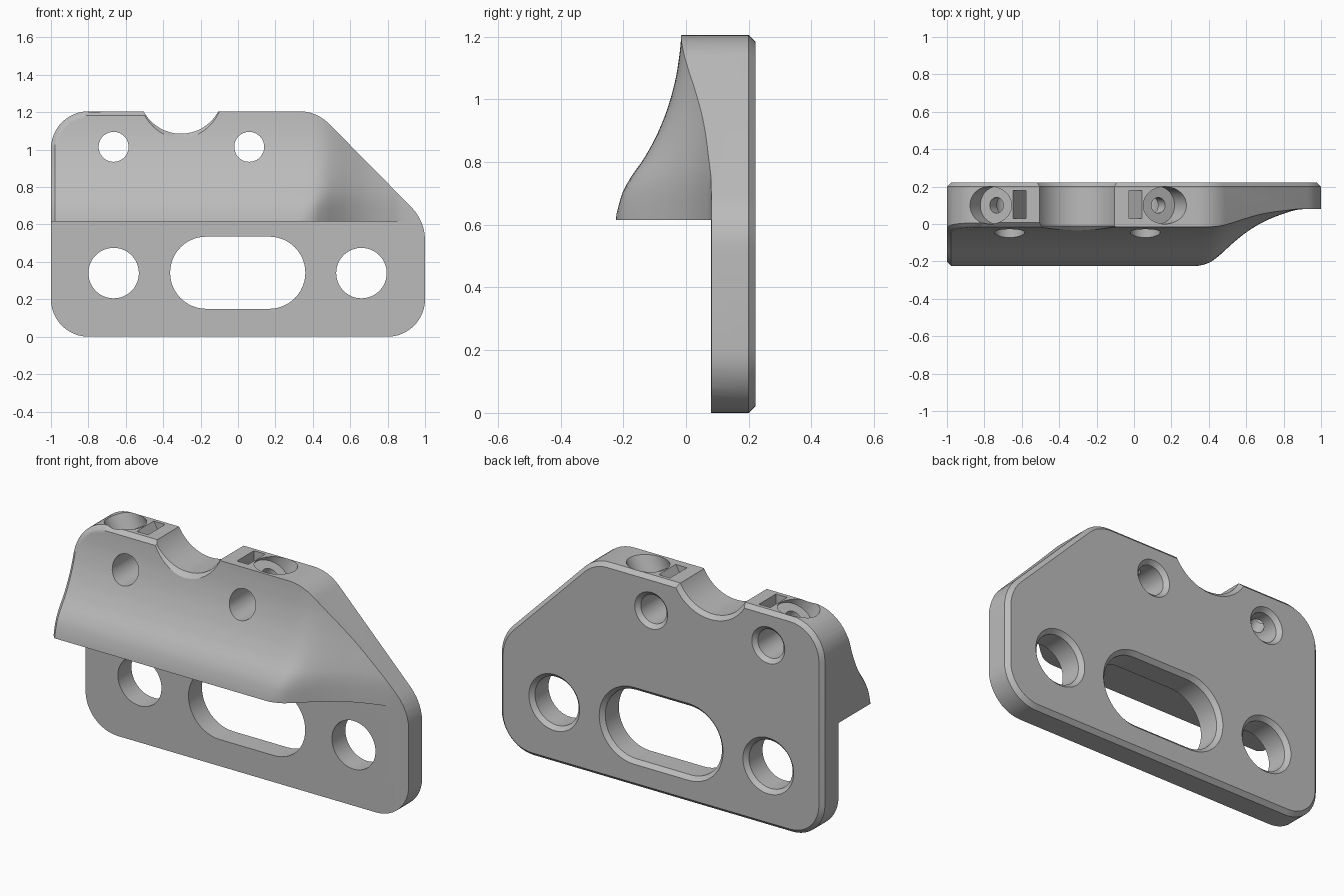
import bpy, bmesh
from math import sin, cos, radians, hypot
from mathutils import Matrix, Vector

cube = bpy.data.objects.get("Cube")
if cube:
    bpy.data.objects.remove(cube, do_unlink=True)

grey = bpy.data.materials.new("plain_grey")
grey.use_nodes = True
colour = (0.5, 0.5, 0.5, 1)
grey.diffuse_color = colour
grey.node_tree.nodes["Principled BSDF"].inputs["Base Color"].default_value = colour

BACK, CHAMFER = 0.222, 0.022
FOOT, TOP = 0.615, 1.205        # underside of the overhang, top of the body
PLATE_FRONT = 0.08


def finish(name, bm):
    bmesh.ops.recalc_face_normals(bm, faces=bm.faces)
    mesh = bpy.data.meshes.new(name)
    bm.to_mesh(mesh)
    bm.free()
    mesh.materials.append(grey)
    obj = bpy.data.objects.new(name, mesh)
    bpy.context.collection.objects.link(obj)
    return obj


def ring(arcs, grow=0.0):
    """Outline in x, z made of arcs (cx, cz, radius, start, end)."""
    pts = []
    for cx, cz, r, a, b in arcs:
        n = max(6, int(abs(b - a) / 7.5))
        full = abs(b - a) == 360
        for i in range(n if full else n + 1):
            t = radians(a + (b - a) * i / n)
            pts.append((cx + (r + grow) * cos(t), cz + (r + grow) * sin(t)))
    return pts


def loft(name, layers):
    """Solid through (outline, y) layers."""
    bm = bmesh.new()
    rows = [[bm.verts.new((x, y, z)) for x, z in pts] for pts, y in layers]
    for a, b in zip(rows, rows[1:]):
        for i in range(len(a)):
            j = (i + 1) % len(a)
            bm.faces.new((a[i], a[j], b[j], b[i]))
    bm.faces.new(rows[0])
    bm.faces.new(rows[-1])
    return finish(name, bm)


def curve(points):
    """Smooth monotone curve through the points."""
    slopes = [(q[1] - p[1]) / (q[0] - p[0]) for p, q in zip(points, points[1:])]
    tans = [slopes[0]]
    for a, b in zip(slopes, slopes[1:]):
        tans.append(2 * a * b / (a + b) if a * b > 0 else 0)
    tans.append(slopes[-1])

    def value(x):
        k = 0
        while k < len(slopes) - 1 and x > points[k + 1][0]:
            k += 1
        (x0, y0), (x1, y1) = points[k], points[k + 1]
        h = x1 - x0
        t = (x - x0) / h
        return (y0 + (y1 - y0) * t * t * (3 - 2 * t)
                + h * t * (1 - t) * ((1 - t) * tans[k] - t * tans[k + 1]))
    return value


def steps(a, b, n):
    return [a + (b - a) * i / n for i in range(n)]


# Front surface: concave sweep upward blended with a sweep to the side
upward = curve([(-0.1, -0.225), (0.6, -0.225), (0.69, -0.207), (0.75, -0.177),
                (0.81, -0.135), (0.9, -0.087), (1.0, -0.05), (1.1, -0.027),
                (TOP, -0.015), (1.25, -0.013)])
sideways = curve([(-1.1, -0.225), (0.33, -0.225), (0.4, -0.208), (0.46, -0.165),
                  (0.52, -0.11), (0.6, -0.045), (0.7, 0.015), (0.8, 0.055),
                  (0.88, 0.077), (0.95, 0.081), (1.1, 0.081)])


def front(x, z):
    y = min(0.081, hypot(upward(z) + 0.225, sideways(x) + 0.225) - 0.225)
    if x < -0.31:               # edge chamfer on the left and top
        if x < -0.8 and z > TOP - 0.2:
            d = 0.2 - hypot(x + 0.8, z - TOP + 0.2)
        else:
            d = min(x + 1, TOP - z)
        y += max(0, CHAMFER - d)
    return y


columns = ([-1.04, -1.0] + steps(-0.978, -0.8, 16) + steps(-0.8, 0.33, 10)
           + steps(0.33, 1.04, 36) + [1.04])
rows = ([-0.05, 0.3] + steps(0.59, 1.005, 18) + steps(1.005, 1.183, 16)
        + [1.183, TOP, 1.24])
bm = bmesh.new()
grid = [[bm.verts.new((x, front(x, z), z)) for x in columns] for z in rows]
for a, b in zip(grid, grid[1:]):
    for i in range(len(columns) - 1):
        bm.faces.new((a[i], a[i + 1], b[i + 1], b[i]))
extruded = bmesh.ops.extrude_face_region(bm, geom=bm.faces[:], use_keep_orig=True)
for v in extruded["geom"]:
    if isinstance(v, bmesh.types.BMVert):
        v.co.y = 0.35
bmesh.ops.triangulate(bm, faces=bm.faces)
body = finish("bracket_body", bm)


def combine(tool, operation="DIFFERENCE"):
    tool.hide_render = True
    mod = body.modifiers.new("cut", "BOOLEAN")
    mod.operation, mod.solver, mod.object = operation, "EXACT", tool
    bpy.context.view_layer.objects.active = body
    bpy.ops.object.modifier_apply(modifier=mod.name)
    bpy.data.objects.remove(tool, do_unlink=True)


# Clear the space below the overhang
box = [(-1.2, -0.2), (1.2, -0.2), (1.2, FOOT), (-1.2, FOOT)]
combine(loft("underside_cutter", [(box, -0.5), (box, PLATE_FRONT)]))

# Trim to the rounded outline with a chamfered back edge
outline = [(-0.8, 0.2, 0.2, 180, 270), (0.8, 0.2, 0.2, 270, 360),
           (0.75, 0.516, 0.25, 0, 45), (0.329, 0.985, 0.22, 45, 90),
           (-0.8, TOP - 0.2, 0.2, 90, 180)]
combine(loft("outline_cutter", [(ring(outline), -0.5), (ring(outline), BACK - CHAMFER),
                                (ring(outline, -CHAMFER), BACK)]), "INTERSECT")


# Through holes, slot and notch, chamfered at the back
def bore(name, arcs, flare_front=False):
    start = [(ring(arcs, 0.1), -0.11), (ring(arcs), -0.01)] if flare_front else [(ring(arcs), -0.5)]
    combine(loft(name, start + [(ring(arcs), BACK - CHAMFER),
                                (ring(arcs, 2 * CHAMFER), BACK + CHAMFER)]))


for x, z, r in [(-0.665, 0.34, 0.135), (0.66, 0.34, 0.135),
                (-0.665, 1.015, 0.08), (0.06, 1.015, 0.08)]:
    bore("hole_cutter", [(x, z, r, 0, 360)])
bore("slot_cutter", [(-0.17, 0.342, 0.193, 90, 270), (0.167, 0.342, 0.193, -90, 90)])
bore("notch_cutter", [(-0.305, 1.312, 0.227, 0, 360)], True)


# Tilted screw pockets and wedge slots, mirrored about the notch
def cylinder(name, mouth, axis, radius, depth):
    bm = bmesh.new()
    length = depth + 0.2
    centre = mouth + axis * (depth - length / 2)
    turn = axis.to_track_quat("Z", "Y").to_matrix().to_4x4()
    bmesh.ops.create_cone(bm, cap_ends=True, segments=40, radius1=radius, radius2=radius,
                          depth=length, matrix=Matrix.Translation(centre) @ turn)
    return finish(name, bm)


MID = -0.3025
for side in (-1, 1):
    mouth = Vector((MID + side * 0.4675, 0.1, TOP))
    axis = Vector((-side * 0.5, 0, -0.866))
    combine(cylinder("pocket_cutter", mouth, axis, 0.1, 0.07))
    combine(cylinder("screw_cutter", mouth, axis, 0.042, 0.22))
    outer, inner = MID + side * 0.345, MID + side * 0.275
    wedge = [(outer, TOP), (outer, TOP + 0.05), (inner, TOP + 0.05), (inner, TOP - 0.12)]
    combine(loft("wedge_cutter", [(wedge, 0.03), (wedge, 0.18)]))

# Smooth curved walls, keep edges sharp
bpy.ops.object.select_all(action="DESELECT")
body.select_set(True)
bpy.context.view_layer.objects.active = body
bpy.ops.object.shade_smooth_by_angle(angle=radians(28))
